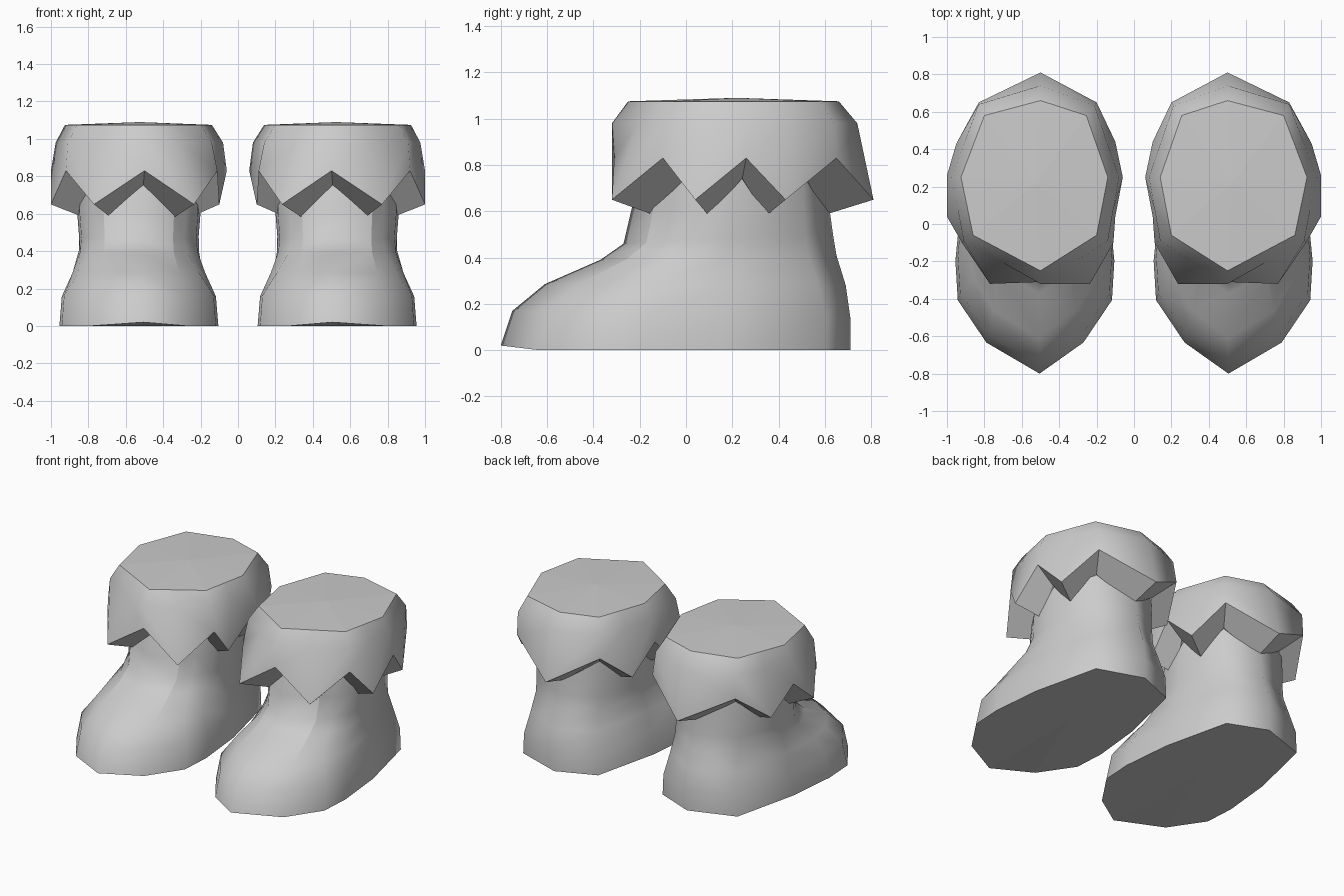
import bpy
import bmesh
from mathutils import Vector

if "Cube" in bpy.data.objects:
    bpy.data.objects.remove(bpy.data.objects["Cube"], do_unlink=True)

felt = bpy.data.materials.new("grey_felt")
felt.use_nodes = True
colour = (0.6, 0.6, 0.6, 1)
felt.diffuse_color = colour
felt.node_tree.nodes["Principled BSDF"].inputs["Base Color"].default_value = colour


def lerp(start, end, factor):
    return start + (end - start) * factor


def bridge(bm, lower, upper, smooth):
    """Join two closed loops of vertices with quads."""
    count = len(lower)
    for i in range(count):
        j = (i + 1) % count
        face = bm.faces.new((lower[i], lower[j], upper[j], upper[i]))
        face.smooth = smooth


def fan(bm, loop, centre):
    """Close a loop with flat triangles around a centre point."""
    middle = bm.verts.new(centre)
    for i, vert in enumerate(loop):
        bm.faces.new((vert, loop[(i + 1) % len(loop)], middle))


def finish(bm, name, side, creases=()):
    """Place the part on one side, with hard edges around flat faces."""
    for vert in bm.verts:
        vert.co.x *= side
    bmesh.ops.recalc_face_normals(bm, faces=bm.faces[:])
    for edge in bm.edges:
        edge.smooth = all(face.smooth for face in edge.link_faces)
    for pair in creases:
        bm.edges.get(pair).smooth = False
    mesh = bpy.data.meshes.new(name)
    bm.to_mesh(mesh)
    bm.free()
    mesh.materials.append(felt)
    bpy.context.collection.objects.link(bpy.data.objects.new(name, mesh))


# Half outlines from toe to heel: (distance along, share of half width)
FOOT = [(0, 0), (.11, .61), (.26, .97), (.4, 1), (.63, .92), (.93, .67), (1, 0)]
LEG = [(0, 0), (.11, .57), (.2, .76), (.32, .96), (.51, 1), (.87, .76), (1, 0)]

# Levels: front z, back z, front y, back y, half width, foot-to-leg blend
LEVELS = [
    (0, 0, -.8, .71, .425, 0),
    (.17, .14, -.75, .71, .412, 0),
    (.285, .28, -.61, .69, .36, .35),
    (.39, .41, -.37, .65, .325, .85),
    (.46, .5, -.27, .635, .32, 1),
    (.61, .61, -.235, .62, .33, 1),
    (.8, .8, -.17, .6, .32, 1),
]
FOOT_X = .53
SEAM_X = .505  # toe and heel sit slightly towards the inner side


def make_foot(name, side):
    bm = bmesh.new()
    rings = []
    for z_front, z_back, front, back, half, blend in LEVELS:
        points = []
        for foot, leg in zip(FOOT, LEG):
            along = lerp(foot[0], leg[0], blend)
            width = lerp(foot[1], leg[1], blend) * half
            points.append((width, lerp(front, back, along), lerp(z_front, z_back, along)))
        outer = [(FOOT_X + w if w else SEAM_X, y, z) for w, y, z in points]
        inner = [(FOOT_X - w, y, z) for w, y, z in points[-2:0:-1]]
        rings.append([bm.verts.new(p) for p in outer + inner])
    rings[0][0].co.z = .02  # slightly lifted toe tip
    for lower, upper in zip(rings, rings[1:]):
        bridge(bm, lower, upper, True)
    fan(bm, rings[0], (FOOT_X, 0, 0))
    fan(bm, rings[-1], (FOOT_X, .2, .8))
    # Crisp borders on both sides of the instep
    creases = []
    for lower, upper in zip(rings[2:], rings[3:]):
        creases += [(lower[column], upper[column]) for column in (1, -1)]
    finish(bm, name, side, creases)


# Cuff outlines, running from the front round the outer side
RIM = [(.5, -.25), (.86, -.06), (.925, .25), (.8, .58),
       (.5, .66), (.255, .58), (.14, .25), (.2, -.06)]
SHOULDER = [(.5, -.32), (.91, -.09), (.975, .25), (.83, .64),
            (.5, .74), (.21, .63), (.08, .25), (.14, -.09)]
NOTCHES = [(.5, -.31), (.92, -.1), (1, .26), (.83, .65), (.2, .65), (.06, .25), (.11, -.1)]
TIPS = [(.77, -.32), (1, .04), (.95, .43), (.5, .81), (.1, .44), (.1, .04), (.235, -.32)]
AXIS = Vector((.525, .2, 0))


def with_midpoints(outline, z):
    """Add a point halfway along every side except the two at the back."""
    points = []
    for i, corner in enumerate(outline):
        here = Vector((*corner, z))
        points.append(here)
        if i not in (3, 4):
            points.append((here + Vector((*outline[(i + 1) % len(outline)], z))) / 2)
    return points


def tuck(point, scale, drop):
    """Move a hem point inward and down to the leg."""
    inward = AXIS + (point - AXIS) * scale
    inward.z = point.z - drop
    return inward


def make_cuff(name, side):
    bm = bmesh.new()
    hem, lip = [], []
    for notch, tip in zip(NOTCHES, TIPS):
        upper, lower = Vector((*notch, .83)), Vector((*tip, .65))
        hem += [upper, lower]
        lip += [tuck(upper, .72, .088), tuck(lower, .63, .07)]
    loops = [lip, hem, with_midpoints(SHOULDER, .98), with_midpoints(RIM, 1.075)]
    rings = [[bm.verts.new(p) for p in loop] for loop in loops]
    for level, (lower, upper) in enumerate(zip(rings, rings[1:])):
        bridge(bm, lower, upper, level > 0)
    fan(bm, rings[0], (.525, .2, .75))
    fan(bm, rings[-1], (.525, .22, 1.09))
    finish(bm, name, side)


for label, side in (("left", 1), ("right", -1)):
    make_foot(label + "_boot_foot", side)
    make_cuff(label + "_boot_cuff", side)
